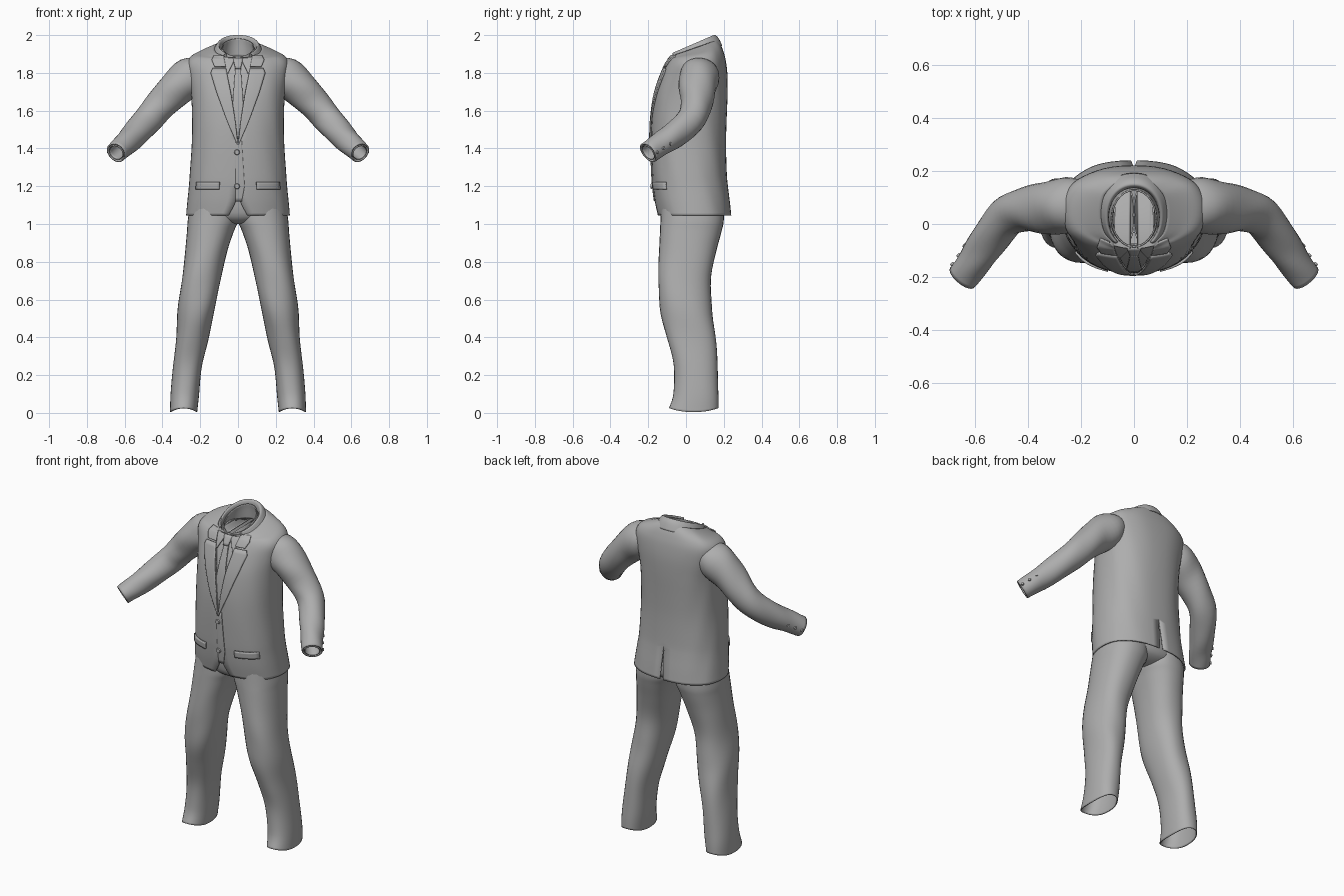
import bpy, bmesh, math
from mathutils import Vector
from mathutils.bvhtree import BVHTree

cube = bpy.data.objects.get("Cube")
if cube:
    bpy.data.objects.remove(cube, do_unlink=True)

cloth = bpy.data.materials.new("grey cloth")
cloth.use_nodes = True
GREY = (0.42, 0.42, 0.42, 1)
cloth.diffuse_color = GREY
cloth.node_tree.nodes["Principled BSDF"].inputs["Base Color"].default_value = GREY


def smooth_rows(rows, steps=4):
    """Catmull-Rom interpolation of equal-length tuples."""
    out = []
    for i in range(len(rows) - 1):
        p0, p1, p2, p3 = (rows[min(max(j, 0), len(rows) - 1)] for j in range(i - 1, i + 3))
        for k in range(steps):
            t = k / steps
            out.append(tuple(
                b + 0.5 * t * (c - a + t * (2 * a - 5 * b + 4 * c - d + t * (3 * (b - c) + d - a)))
                for a, b, c, d in zip(p0, p1, p2, p3)))
    return out + [rows[-1]]


def lookup(table, z):
    """Linear interpolation in (z, value) pairs."""
    for (z0, a), (z1, b) in zip(table, table[1:]):
        if z <= z1:
            return a + (b - a) * max(0, (z - z0) / (z1 - z0))
    return table[-1][1]


def skin(rings, closed):
    n = len(rings[0])
    verts = [p for ring in rings for p in ring]
    faces = []
    for r in range(len(rings) - 1):
        for i in range(n if closed else n - 1):
            j = (i + 1) % n
            faces.append((r * n + i, r * n + j, (r + 1) * n + j, (r + 1) * n + i))
    return verts, faces


def add(name, verts, faces, mirror=False, thick=0.0, angle=50):
    me = bpy.data.meshes.new(name)
    me.from_pydata(verts, [], faces)
    bm = bmesh.new()
    bm.from_mesh(me)
    bmesh.ops.remove_doubles(bm, verts=bm.verts, dist=0.0004)
    bm.to_mesh(me)
    bm.free()
    me.materials.append(cloth)
    ob = bpy.data.objects.new(name, me)
    bpy.context.collection.objects.link(ob)
    if mirror:
        m = ob.modifiers.new("mirror", 'MIRROR')
        m.merge_threshold = 0.003
    if thick:
        s = ob.modifiers.new("thickness", 'SOLIDIFY')
        s.thickness, s.offset = thick, -1
    bpy.ops.object.select_all(action='DESELECT')
    ob.select_set(True)
    bpy.context.view_layer.objects.active = ob
    bpy.ops.object.shade_smooth_by_angle(angle=math.radians(angle))
    return ob


def power(v, n):
    return math.copysign(abs(v) ** (2 / n), v)


def half_ring(row, n=2.4, count=24, seam=False, fold=0.0):
    """Half of a body ring from front edge to back edge, on the +x side."""
    z, rx, yf, yb, tilt, w, vent = row
    w, vent = (0, 0) if seam else (max(w, 0), max(vent, 0))
    a = math.asin(min(1, (w / rx) ** (n / 2)))
    b = math.pi - math.asin(min(1, (vent / rx) ** (n / 2)))
    pts = []
    for i in range(count + 1):
        t = a + (b - a) * i / count
        x = rx * power(math.sin(t), n)
        y = (yf + yb) / 2 - (yb - yf) / 2 * power(math.cos(t), n)
        y += fold * math.sin(t) ** 2 * math.sin(9 * t + 14 * z)
        if abs(x) < 1e-5:
            x = 0
        pts.append((x, y, z + tilt * (y - (yf + yb) / 2)))
    return pts


# Jacket body: height, half width, front, back, tilt, front opening, back vent
body = smooth_rows([
    (1.045, .275, -.15, .24, 0, .05, .012),
    (1.12, .268, -.165, .232, 0, .012, .008),
    (1.2, .26, -.175, .222, 0, 0, .004),
    (1.27, .255, -.18, .216, 0, 0, 0),
    (1.42, .245, -.185, .212, 0, 0, 0),
    (1.55, .243, -.182, .215, 0, .015, 0),
    (1.68, .248, -.165, .22, 0, .035, 0),
    (1.78, .262, -.135, .22, 0, .055, 0),
    (1.85, .27, -.108, .212, .05, .068, 0),
    (1.89, .245, -.09, .2, .12, .075, 0),
    (1.912, .19, -.085, .185, .25, .08, 0),
    (1.93, .125, -.09, .165, .35, .085, 0)])
add("jacket_body", *skin([half_ring(r, fold=.003) for r in body], False), mirror=True, thick=.008)

# Closed surface used only for laying details onto the chest
verts, faces = skin([half_ring(r, seam=True, fold=.003) for r in body], False)
chest = BVHTree.FromPolygons([Vector(v) for v in verts], faces)


def front_y(x, z):
    hit = chest.ray_cast(Vector((max(abs(x), .0005), -1, z)), Vector((0, 1, 0)))[0]
    return hit.y if hit else -.09


def plate(name, left, right, z0, z1, lift, thick=.006, mirror=False, nx=8, nz=16):
    """Cloth panel laid on the chest between two edge tables."""
    rings = []
    for k in range(nz + 1):
        z = z0 + (z1 - z0) * k / nz
        a, b = lookup(left, z), lookup(right, z)
        xs = [a + (b - a) * i / nx for i in range(nx + 1)]
        rings.append([(x, front_y(x, z) - lift, z) for x in xs])
    return add(name, *skin(rings, False), mirror=mirror, thick=thick)


# Lapels, with a notch below the collar ends
opening = [(1.42, 0), (1.55, .015), (1.68, .035), (1.78, .055), (1.85, .068), (1.9, .078)]
plate("lapel", opening, [(1.42, .004), (1.55, .06), (1.7, .115), (1.8, .145), (1.825, .135)],
      1.42, 1.825, .01, .008, True)
plate("collar_end", opening, [(1.835, .125), (1.87, .14), (1.9, .125)], 1.835, 1.895, .011, .008, True)

# Overlapping front edge
plate("front_overlap", [(1.1, -.012), (1.43, -.014)], [(1.1, .016), (1.2, .035), (1.43, .02)],
      1.12, 1.44, .005)

# Shirt front and tie
plate("shirt_front", [(1.4, -.03), (1.55, -.05), (1.86, -.1)], [(1.4, .03), (1.55, .05), (1.86, .1)],
      1.4, 1.87, -.014, .004)
plate("tie", [(1.45, -.03), (1.65, -.028), (1.83, -.014)], [(1.45, .03), (1.65, .028), (1.83, .014)],
      1.45, 1.835, -.002, .008)
plate("tie_knot", [(1.825, -.014), (1.875, -.026)], [(1.825, .014), (1.875, .026)],
      1.825, 1.88, .008, .014, nx=4, nz=4)
plate("shirt_collar_point", [(1.8, .052), (1.885, .012)], [(1.8, .058), (1.885, .085)],
      1.8, 1.89, .004, .006, True)

# Pocket flaps
plate("pocket_flap", [(1.18, .1), (1.225, .098)], [(1.18, .225), (1.225, .222)],
      1.182, 1.222, .012, .01, True, nz=4)

# Jacket collar folded over the neck
collar = smooth_rows([
    (1.9, .142, -.105, .192, .3, .09, 0),
    (1.93, .122, -.1, .172, .4, .08, 0),
    (1.947, .108, -.098, .152, .43, .068, 0),
    (1.942, .098, -.092, .14, .43, .062, 0),
    (1.91, .094, -.088, .135, .43, .06, 0)])
add("jacket_collar", *skin([half_ring(r, 2.1) for r in collar], False), mirror=True, thick=.004)

# Shirt neck band
neck = smooth_rows([(1.85, .096, -.085, .14, .35, 0, 0), (1.9, .091, -.088, .135, .42, 0, 0),
                    (1.935, .086, -.088, .13, .43, 0, 0)])
add("shirt_neck", *skin([half_ring(r, 2) for r in neck], False), mirror=True, thick=.006)


# Sleeves: centre, in-plane radius, depth radius
def tube(path, count=28, fold=0.0):
    rings = []
    for i, (x, y, z, ru, rv) in enumerate(path):
        a, b = path[max(i - 1, 0)], path[min(i + 1, len(path) - 1)]
        d = (Vector(b[:3]) - Vector(a[:3])).normalized()
        u = Vector((0, 1, 0)).cross(d).normalized()
        v = d.cross(u)
        ring = []
        for k in range(count):
            t = 2 * math.pi * k / count
            s = 1 + fold * math.sin(3 * t + i * .9)
            ring.append(Vector((x, y, z)) + u * ru * s * math.cos(t) + v * rv * s * math.sin(t))
        rings.append(ring)
    return skin(rings, True)


sleeve = smooth_rows([
    (.19, .07, 1.80, .08, .09),
    (.25, .07, 1.778, .105, .105),
    (.33, .06, 1.715, .095, .098),
    (.41, .055, 1.63, .083, .083),
    (.48, .025, 1.55, .077, .075),
    (.55, -.065, 1.47, .07, .07),
    (.60, -.14, 1.42, .062, .063),
    (.645, -.2, 1.378, .056, .06)])
add("sleeve", *tube(sleeve, fold=.02), mirror=True, thick=.008)
cuff = [(x, y, z, u - .014, v - .014) for x, y, z, u, v in sleeve[-6:]]
add("shirt_cuff", *tube(cuff), mirror=True, thick=.004)


# Buttons on the front and on the outer side of each cuff
def button(name, at, normal, r, mirror=False):
    bm = bmesh.new()
    bmesh.ops.create_cone(bm, cap_ends=True, segments=16, radius1=r, radius2=r * .8, depth=.008)
    turn = Vector(normal).to_track_quat('Z', 'Y')
    pts = [tuple(turn @ v.co + Vector(at)) for v in bm.verts]
    faces = [[v.index for v in f.verts] for f in bm.faces]
    bm.free()
    add(name, pts, faces, mirror, angle=30)


for z in (1.2, 1.38):
    button("front_button", (-.005, front_y(0, z) - .008, z), (0, -1, 0), .015)
out = Vector((.75, .62, -.1)).normalized()
for i in (-2, -4, -6):
    p = sleeve[i]
    button("cuff_button", Vector(p[:3]) + out * (p[4] + .002), out, .009, True)

# Trouser legs: height, inner edge, outer edge, front, back
leg = smooth_rows([
    (.015, .216, .36, -.09, .172),
    (.1, .206, .357, -.066, .172),
    (.25, .19, .343, -.066, .166),
    (.4, .155, .328, -.1, .158),
    (.55, .122, .318, -.138, .138),
    (.7, .094, .298, -.147, .13),
    (.85, .058, .28, -.142, .16),
    (.96, .022, .27, -.138, .188),
    (1.02, -.002, .266, -.135, .2),
    (1.12, -.005, .25, -.13, .2)], 5)
rings = []
for z, x0, x1, yf, yb in leg:
    ring = []
    for k in range(32):
        t = 2 * math.pi * k / 32
        f = 1 + .018 * math.sin(3 * t + 17 * z) * math.sin(math.pi * min(1, z))
        x = (x0 + x1) / 2 + (x1 - x0) / 2 * f * power(math.sin(t), 2.3)
        y = (yf + yb) / 2 - (yb - yf) / 2 * f * power(math.cos(t), 2.3)
        dip = .012 * math.cos(2 * t) * max(0, 1 - z / .12)
        ring.append((x, y, z + dip))
    rings.append(ring)
legs = add("trouser_leg", *skin(rings, True), mirror=True, thick=.006)
legs.modifiers["mirror"].use_mirror_merge = False

# Trouser seat closing the gap between the legs under the jacket
seat = smooth_rows([(1.0, .03, -.03, .08, 0, 0, 0), (1.01, .12, -.09, .15, 0, 0, 0),
                    (1.06, .235, -.13, .2, 0, 0, 0), (1.2, .235, -.14, .19, 0, 0, 0)])
add("trouser_seat", *skin([half_ring(r, 2.2) for r in seat], False), mirror=True)
